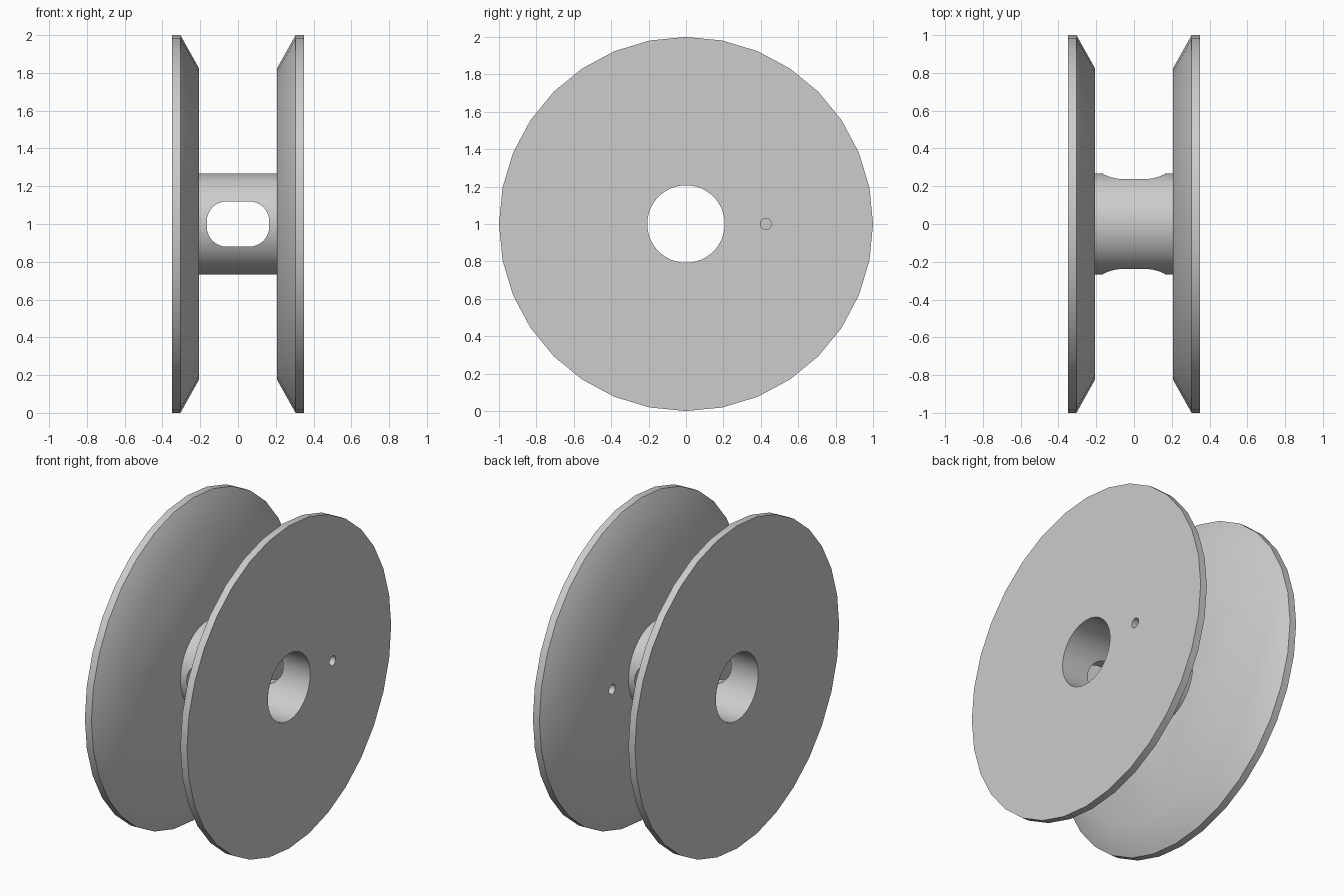
import bpy, bmesh
from math import sin, cos, pi, radians
from mathutils import Vector

if "Cube" in bpy.data.objects:
    bpy.data.objects.remove(bpy.data.objects["Cube"], do_unlink=True)

RIM_R, FACE_R = 1.0, 0.825
HUB_R, BORE_R = 0.267, 0.207
OUT_X, RIM_X, IN_X = 0.35, 0.305, 0.207
CENTRE = Vector((0, 0, 1))

grey = bpy.data.materials.new("light grey")
grey.use_nodes = True
grey.diffuse_color = (0.604, 0.604, 0.604, 1)
grey.node_tree.nodes["Principled BSDF"].inputs["Base Color"].default_value = grey.diffuse_color


def loft(name, rings):
    """Solid skinned through equal-length closed rings, capped at both ends."""
    bm = bmesh.new()
    loops = [[bm.verts.new(p) for p in ring] for ring in rings]
    n = len(loops[0])
    for a, b in zip(loops, loops[1:]):
        for i in range(n):
            j = (i + 1) % n
            bm.faces.new((a[i], a[j], b[j], b[i]))
    bm.faces.new(loops[0])
    bm.faces.new(loops[-1])
    bmesh.ops.recalc_face_normals(bm, faces=bm.faces)
    mesh = bpy.data.meshes.new(name)
    bm.to_mesh(mesh)
    bm.free()
    mesh.materials.append(grey)
    obj = bpy.data.objects.new(name, mesh)
    bpy.context.collection.objects.link(obj)
    return obj


def lathe(name, profile, sides, centre=CENTRE):
    """Turn (x, radius) points about an axis parallel to x."""
    turns = [2 * pi * i / sides for i in range(sides)]
    return loft(name, [[centre + Vector((x, r * cos(t), r * sin(t))) for t in turns]
                       for x, r in profile])


def combine(target, tool, operation):
    """Apply a boolean and discard the tool."""
    mod = target.modifiers.new("combine", "BOOLEAN")
    mod.operation, mod.solver, mod.object = operation, "EXACT", tool
    bpy.ops.object.select_all(action="DESELECT")
    bpy.context.view_layer.objects.active = target
    target.select_set(True)
    bpy.ops.object.modifier_apply(modifier=mod.name)
    bpy.data.objects.remove(tool, do_unlink=True)


# Hub joined to two bevelled flanges
spool = lathe("spool", [(-0.28, HUB_R), (0.28, HUB_R)], 64)
for side in (-1, 1):
    flange = lathe("flange", [(side * OUT_X, RIM_R), (side * RIM_X, RIM_R),
                              (side * IN_X, FACE_R)], 32)
    combine(spool, flange, "UNION")

# Bore through the whole spool
combine(spool, lathe("bore", [(-0.5, BORE_R), (0.5, BORE_R)], 64), "DIFFERENCE")

# Thread hole through the left flange only
combine(spool, lathe("thread_hole", [(0.1, 0.03), (0.5, 0.03)], 24,
                     Vector((0, 0.427, 1))), "DIFFERENCE")

# Rounded slot through the front and back of the hub
HALF_W, HALF_H, CORNER = 0.165, 0.12, 0.105
outline = []
for quarter, (sx, sz) in enumerate([(1, 1), (-1, 1), (-1, -1), (1, -1)]):
    for k in range(9):
        t = (quarter + k / 8) * pi / 2
        outline.append((sx * (HALF_W - CORNER) + CORNER * cos(t),
                        sz * (HALF_H - CORNER) + CORNER * sin(t)))
slot = loft("slot", [[CENTRE + Vector((x, y, z)) for x, z in outline] for y in (-0.4, 0.4)])
combine(spool, slot, "DIFFERENCE")

# Smooth turned surfaces, crisp rims and hole edges
bpy.ops.object.shade_smooth_by_angle(angle=radians(31))
